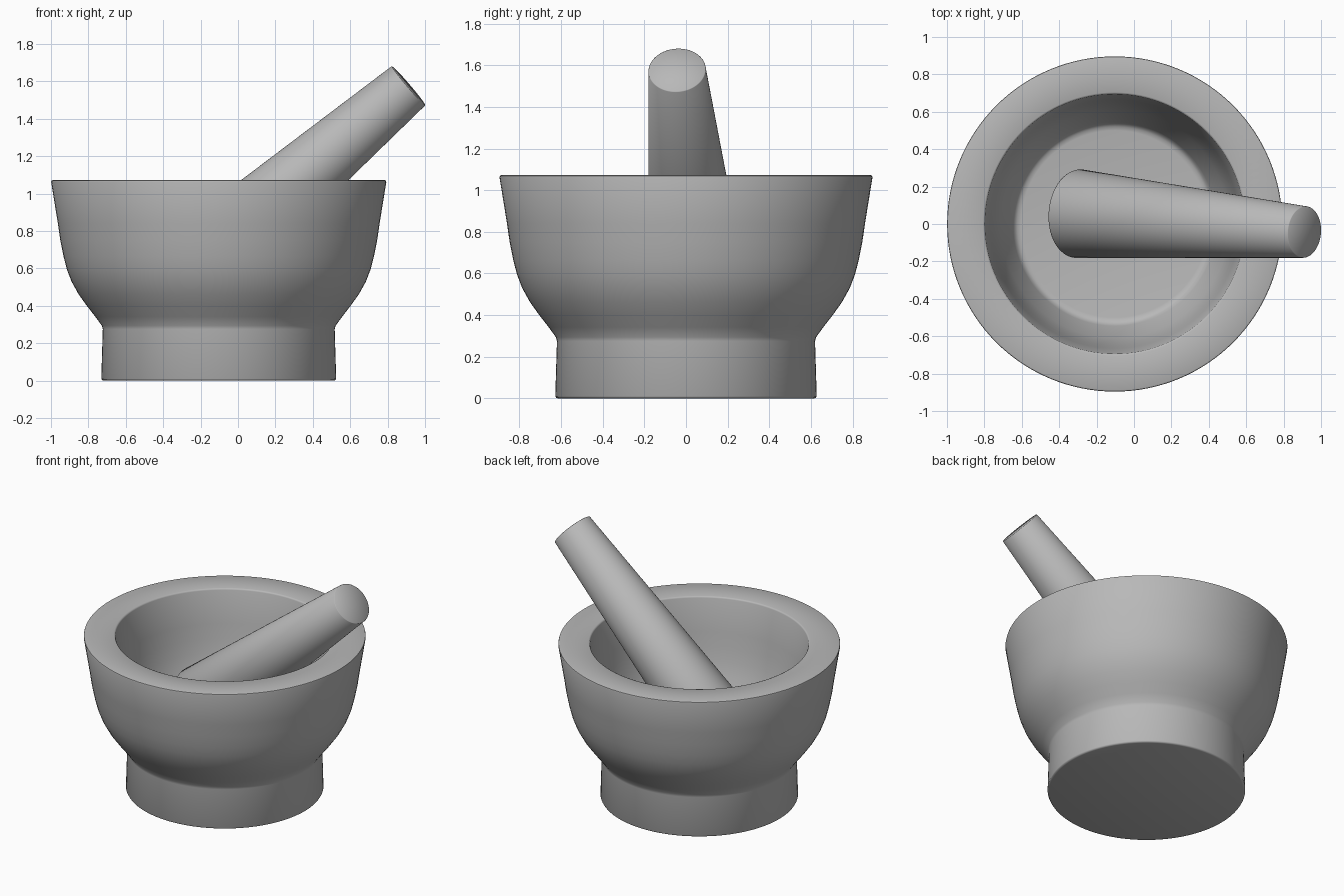
import bpy, bmesh, math
from mathutils import Vector

if "Cube" in bpy.data.objects:
    bpy.data.objects.remove(bpy.data.objects["Cube"])

# Dark grey stone
stone = bpy.data.materials.new("stone")
stone.diffuse_color = (0.48, 0.48, 0.48, 1)
stone.use_nodes = True
stone.node_tree.nodes["Principled BSDF"].inputs["Base Color"].default_value = stone.diffuse_color


def lathe(name, profile, smooth_angle, segments=128):
    """Spin an (r, z) profile around z; profile starts and ends on the axis."""
    bm = bmesh.new()
    verts = [bm.verts.new((r, 0, z)) for r, z in profile]
    edges = [bm.edges.new(p) for p in zip(verts, verts[1:])]
    bmesh.ops.spin(bm, geom=verts + edges, cent=(0, 0, 0), axis=(0, 0, 1),
                   angle=math.tau, steps=segments)
    bmesh.ops.remove_doubles(bm, verts=bm.verts, dist=1e-5)
    bmesh.ops.recalc_face_normals(bm, faces=bm.faces)
    mesh = bpy.data.meshes.new(name)
    bm.to_mesh(mesh)
    bm.free()
    mesh.materials.append(stone)
    obj = bpy.data.objects.new(name, mesh)
    bpy.context.collection.objects.link(obj)
    bpy.ops.object.select_all(action='DESELECT')
    obj.select_set(True)
    bpy.context.view_layer.objects.active = obj
    bpy.ops.object.shade_smooth_by_angle(angle=math.radians(smooth_angle))
    return obj


# Mortar: foot, flared bowl, thick flat rim, hollow with flat floor
mortar = lathe("mortar", [
    (0, 0), (0.615, 0), (0.624, 0.003), (0.628, 0.01), (0.62, 0.275),
    (0.625, 0.294), (0.66, 0.342), (0.705, 0.40), (0.75, 0.463), (0.787, 0.53),
    (0.812, 0.595), (0.83, 0.665), (0.847, 0.75), (0.86, 0.84),
    (0.896, 1.062), (0.894, 1.069), (0.887, 1.072),
    (0.704, 1.072), (0.697, 1.069), (0.694, 1.062), (0.665, 0.84),
    (0.65, 0.74), (0.634, 0.65), (0.61, 0.56), (0.575, 0.47),
    (0.545, 0.395), (0.535, 0.376), (0.52, 0.364), (0.50, 0.36),
    (0, 0.36)], 50)
mortar.location.x = -0.103

# Pestle: tapered rod leaning on the rim, wide end in the bowl
low, high = Vector((-0.307, 0.056, 0.53)), Vector((0.912, -0.043, 1.577))
length = (high - low).length
pestle = lathe("pestle", [
    (0, 0), (0.225, 0), (0.233, 0.003), (0.237, 0.012),
    (0.138, length - 0.003), (0.135, length), (0, length)], 50, 96)
pestle.location = low
pestle.rotation_euler = (high - low).to_track_quat('Z', 'Y').to_euler()
